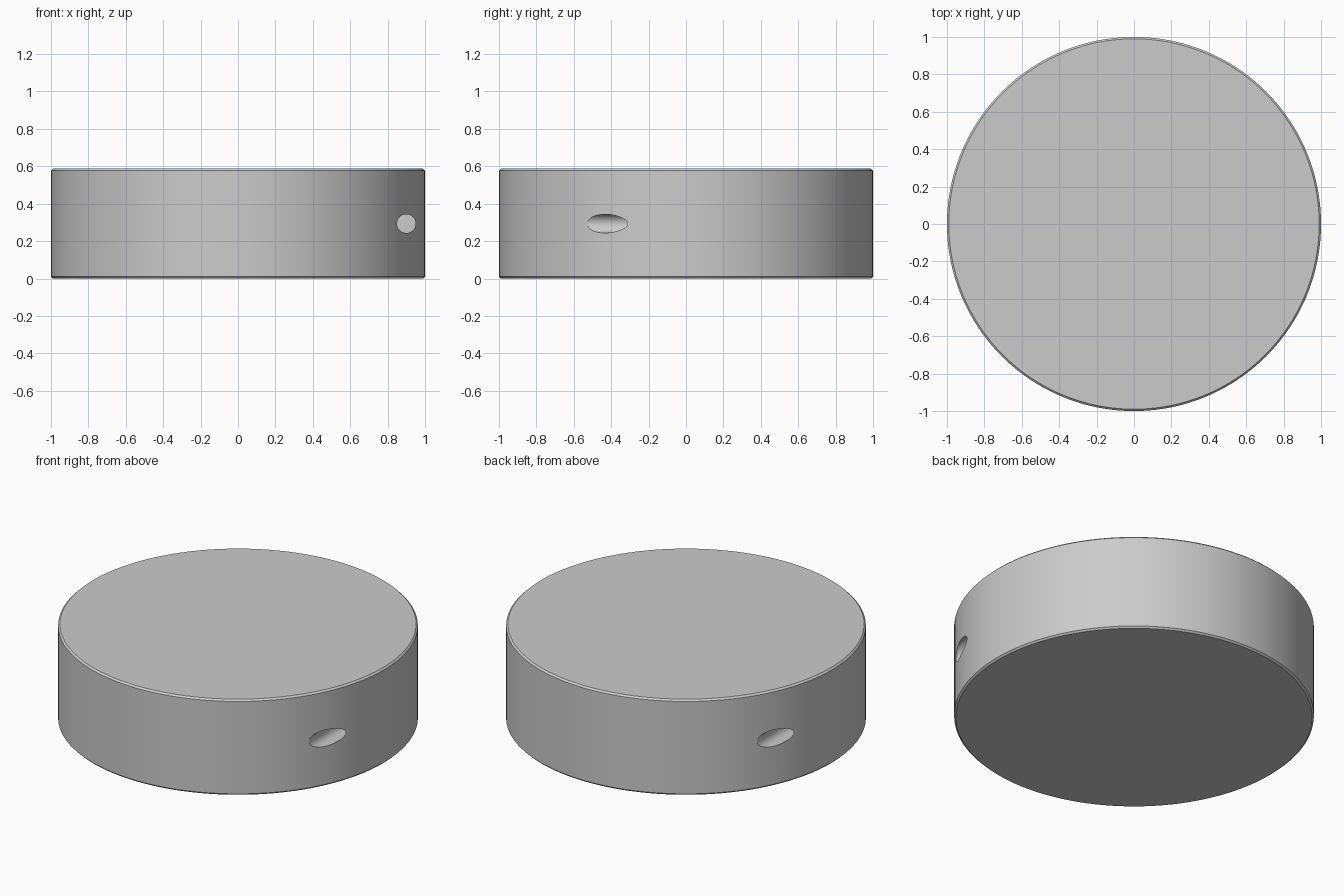
import bpy
from math import radians

if "Cube" in bpy.data.objects:
    bpy.data.objects.remove(bpy.data.objects["Cube"])

HEIGHT = 0.587
HOLE_X, HOLE_R, HOLE_END = 0.9, 0.05, 0.21

# Main disc with a fine chamfer on both rims
bpy.ops.mesh.primitive_cylinder_add(vertices=160, radius=1, depth=HEIGHT,
                                    location=(0, 0, HEIGHT / 2))
disc = bpy.context.object
disc.name = "disc_body"
bevel = disc.modifiers.new("rim_chamfer", 'BEVEL')
bevel.width = 0.01
bevel.segments = 1
bevel.limit_method = 'ANGLE'
bevel.angle_limit = radians(40)


def drill(name, side):
    """Blind flat-bottomed hole along y; side 1 = front, -1 = back."""
    length = 0.6
    y = -side * (HOLE_END + length / 2)
    bpy.ops.mesh.primitive_cylinder_add(
        vertices=48, radius=HOLE_R, depth=length,
        location=(side * HOLE_X, y, HEIGHT / 2), rotation=(radians(90), 0, 0))
    cutter = bpy.context.object
    cutter.name = name
    cut = disc.modifiers.new(name, 'BOOLEAN')
    cut.operation = 'DIFFERENCE'
    cut.solver = 'EXACT'
    cut.object = cutter
    return cutter


# Two opposite spanner holes in the side wall
cutters = [drill("front_hole_cutter", 1), drill("back_hole_cutter", -1)]

# Apply the modifiers and remove the cutters
bpy.ops.object.select_all(action='DESELECT')
disc.select_set(True)
bpy.context.view_layer.objects.active = disc
for mod in list(disc.modifiers):
    bpy.ops.object.modifier_apply(modifier=mod.name)
for cutter in cutters:
    bpy.data.objects.remove(cutter)

bpy.ops.object.shade_smooth_by_angle(angle=radians(30))
